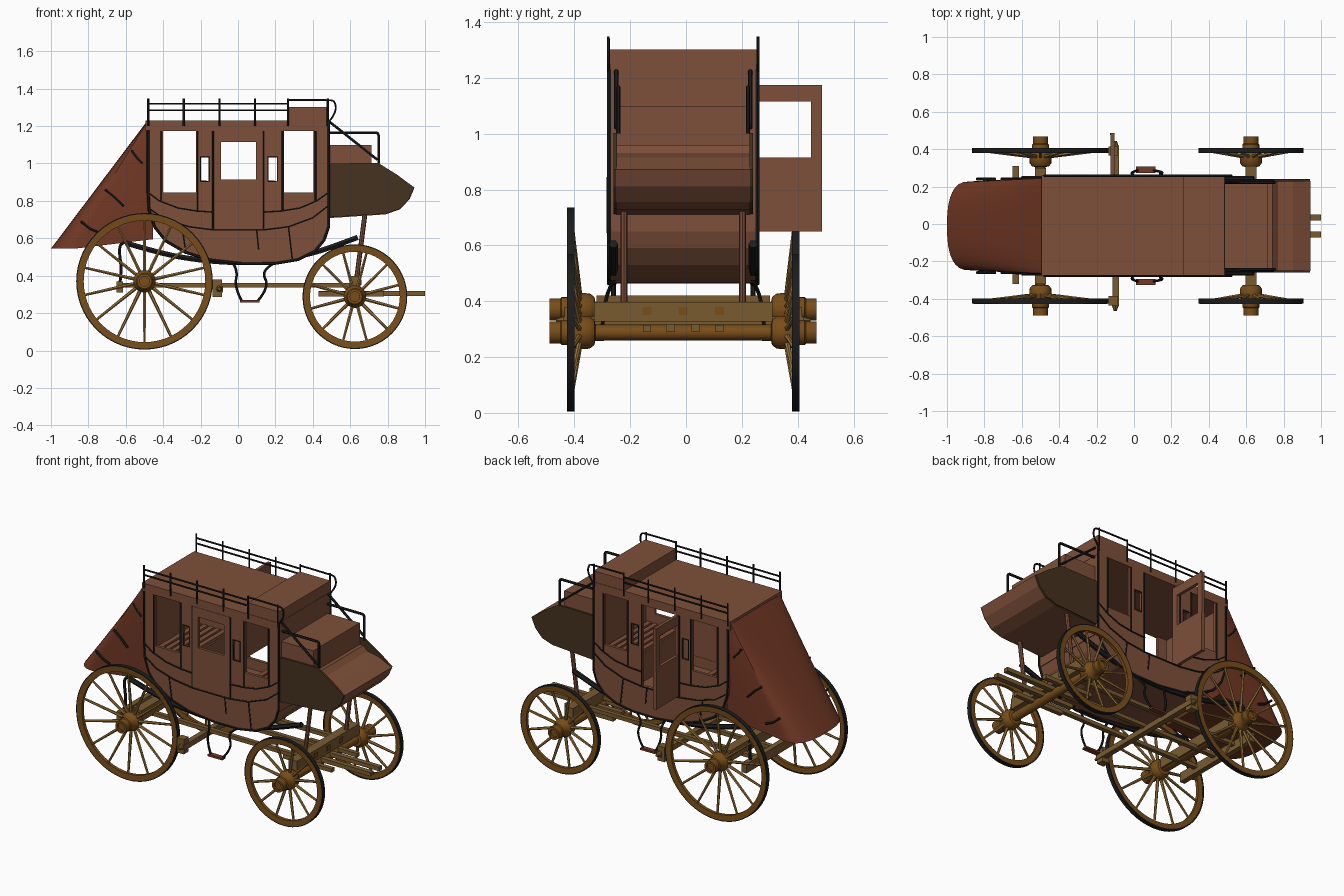
import bpy, bmesh, math
from mathutils import Vector

if "Cube" in bpy.data.objects:
    bpy.data.objects.remove(bpy.data.objects["Cube"])

Y0 = -0.01  # the coach's own centre line (the open door shifts the bounds)

def mat(name, r, g, b):
    m = bpy.data.materials.new(name)
    m.diffuse_color = (r, g, b, 1)
    m.use_nodes = True
    m.node_tree.nodes["Principled BSDF"].inputs["Base Color"].default_value = m.diffuse_color
    return m

WOOD = mat("body_brown", 0.21, 0.08, 0.042)
LEATHER = mat("red_leather", 0.17, 0.04, 0.018)
DARK = mat("dark_panel", 0.06, 0.032, 0.014)
RIM = mat("wheel_brown", 0.19, 0.075, 0.01)
SPOKE = mat("spoke_ochre", 0.33, 0.17, 0.04)
BEAM = mat("beam_ochre", 0.19, 0.105, 0.03)
IRON = mat("black_iron", 0.012, 0.012, 0.012)

def finish(name, bm, m, smooth=False):
    bmesh.ops.recalc_face_normals(bm, faces=bm.faces)
    me = bpy.data.meshes.new(name)
    bm.to_mesh(me)
    bm.free()
    me.materials.append(m)
    ob = bpy.data.objects.new(name, me)
    bpy.context.collection.objects.link(ob)
    ob.location.y = Y0
    if smooth:
        bpy.context.view_layer.objects.active = ob
        ob.select_set(True)
        bpy.ops.object.shade_smooth_by_angle(angle=math.radians(35))
        ob.select_set(False)
    return ob

def boxes(name, specs, m):
    """Each spec is x0, x1, y0, y1, z0, z1."""
    bm = bmesh.new()
    for x0, x1, y0, y1, z0, z1 in specs:
        vs = bmesh.ops.create_cube(bm, size=1)["verts"]
        for v in vs:
            v.co = ((x0 + x1) / 2 + v.co.x * (x1 - x0), (y0 + y1) / 2 + v.co.y * (y1 - y0),
                    (z0 + z1) / 2 + v.co.z * (z1 - z0))
    return finish(name, bm, m)

def plate(name, pts, y0, y1, m):
    """Side outline in x, z pushed across y."""
    bm = bmesh.new()
    f = bm.faces.new([bm.verts.new((x, y0, z)) for x, z in pts])
    new = bmesh.ops.extrude_face_region(bm, geom=[f])["geom"]
    bmesh.ops.translate(bm, vec=(0, y1 - y0, 0), verts=[g for g in new if isinstance(g, bmesh.types.BMVert)])
    return finish(name, bm, m)

def rods(name, segs, m, n=8):
    """Straight tapered rods: start, end, start radius, end radius."""
    bm = bmesh.new()
    for a, b, r1, r2 in segs:
        a, b = Vector(a), Vector(b)
        vs = bmesh.ops.create_cone(bm, cap_ends=True, segments=n, radius1=r1, radius2=r2, depth=(b - a).length)["verts"]
        q = Vector((0, 0, 1)).rotation_difference(b - a)
        for v in vs:
            v.co = q @ v.co + (a + b) / 2
    return finish(name, bm, m, True)

def tube(name, paths, r, m, curved=False):
    cu = bpy.data.curves.new(name, "CURVE")
    cu.dimensions = "3D"
    cu.bevel_depth, cu.bevel_resolution, cu.use_fill_caps, cu.resolution_u = r, 1, True, 5
    for pts in paths:
        s = cu.splines.new("NURBS" if curved else "POLY")
        s.points.add(len(pts) - 1)
        for p, c in zip(s.points, pts):
            p.co = (*c, 1)
        if curved:
            s.use_endpoint_u, s.order_u = True, 3
    tmp = bpy.data.objects.new(name + "_curve", cu)
    bpy.context.collection.objects.link(tmp)
    me = bpy.data.meshes.new_from_object(tmp.evaluated_get(bpy.context.evaluated_depsgraph_get()))
    bpy.data.objects.remove(tmp)
    bm = bmesh.new()
    bm.from_mesh(me)
    return finish(name, bm, m, True)

def lathe(name, prof, cx, cz, s, m, n=40, closed=False):
    """Profile of (radius, y) turned about the axle line."""
    bm = bmesh.new()
    rings = [[bm.verts.new((cx + r * math.cos(2 * math.pi * i / n), s * y, cz + r * math.sin(2 * math.pi * i / n)))
              for i in range(n)] for r, y in prof]
    pairs = list(zip(rings, rings[1:])) + ([(rings[-1], rings[0])] if closed else [])
    for a, b in pairs:
        for i in range(n):
            bm.faces.new((a[i], a[(i + 1) % n], b[(i + 1) % n], b[i]))
    if not closed:
        bm.faces.new(rings[0])
        bm.faces.new(rings[-1])
    return finish(name, bm, m, True)

def both(paths, y):
    """Paths in x, z placed on both sides."""
    return [[(x, s * y, z) for x, z in p] for p in paths for s in (-1, 1)]

# Wheels: tyre, rim, dished spokes, turned hub
for tag, cx, cz, R, n in (("rear", -0.5, 0.37, 0.365, 14), ("front", 0.625, 0.288, 0.28, 12)):
    for s, side in ((-1, "right"), (1, "left")):
        nm = f"{tag}_{side}_"
        lathe(nm + "tyre", [(R, .389), (R, .416), (R - .008, .416), (R - .008, .389)], cx, cz, s, IRON, 56, True)
        lathe(nm + "rim", [(R - .006, .391), (R - .006, .4165), (R - .04, .414), (R - .04, .393)], cx, cz, s, RIM, 56, True)
        seg = []
        for i in range(n):
            a = 2 * math.pi * (i + .5) / n
            d = lambda r, y: (cx + r * math.cos(a), s * y, cz + r * math.sin(a))
            seg.append((d(.04, .37), d(R - .035, .402), .010, .007))
        rods(nm + "spokes", seg, SPOKE, 6)
        lathe(nm + "hub", [(.03, .315), (.045, .318), (.058, .335), (.06, .38), (.052, .395), (.045, .405),
                           (.045, .435), (.04, .44), (.04, .478), (.026, .478), (.026, .465)], cx, cz, s, RIM, 20)
    rods(tag + "_axle", [((cx, -.33, cz), (cx, .33, cz), .028, .028)], RIM, 12)
    boxes(tag + "_axle_bed", [(cx - .03, cx + .03, -.32, .32, cz + .04, cz + .11)] if tag == "front"
          else [(cx - .03, cx + .03, -.31, .31, cz - .02, cz + .05)], BEAM)

# Undercarriage
boxes("reach_poles", [(-.64, .63, y - .014, y + .014, .338, .362) for y in (-.17, 0, .17)], BEAM)
boxes("rear_crossbar", [(-.65, -.615, -.31, .32, .31, .37)], BEAM)
boxes("front_hounds", [(.43, .78, y - .014, y + .014, .29, .315) for y in (-.13, .13)], BEAM)
boxes("tongue_stubs", [(.43, 1.0, y - .016, y + .016, .292, .318) for y in (-.045, .045)], BEAM)
boxes("bolster_bolts", [(.65, .66, y - .016, y + .016, .35, .38) for y in (-.13, 0, .13)], RIM)
boxes("brake_beam", [(-.115, -.08, -.43, .43, .31, .345)], BEAM)
boxes("brake_shoes", [(-.135, -.085, s * .4 - .025, s * .4 + .025, .285, .38) for s in (-1, 1)], BEAM)
rods("brake_pins", [((-.1, s * .42, .33), (-.1, s * .455, .33), .02, .008) for s in (-1, 1)], BEAM)
rods("boot_posts", [((.635, s * .212, .39), (.68, s * .212, .74), .013, .013) for s in (-1, 1)], WOOD)

# Leather suspension braces, their rear stands, side steps
tube("suspension_straps", both([[(-.6, .575), (-.4, .515), (-.2, .482), (0, .468), (.2, .476), (.4, .52),
                                 (.52, .56), (.64, .605)]], .25), .016, IRON, True)
tube("strap_stands", both([[(-.57, .56), (-.6, .585), (-.64, .56), (-.62, .42), (-.635, .34)]], .25), .009, IRON, True)
tube("step_hangers", [[(x0, s * .25, .47), (x1, s * .275, .43), (x2, s * .285, .34), (x3, s * .297, .265)]
                      for s in (-1, 1) for x0, x1, x2, x3 in ((-.03, .0, -.02, .02), (.2, .12, .17, .105))], .007, IRON, True)
boxes("step_plates", [(.01, .115, s * .3 - .017, s * .3 + .017, .258, .27) for s in (-1, 1)], LEATHER)

# Body sides with window and door openings
BELLY = [(-.48, .845), (-.475, .75), (-.445, .66), (-.385, .585), (-.28, .525), (-.15, .485), (.03, .464),
         (.2, .466), (.32, .486), (.41, .53), (.46, .59), (.484, .66)]
SIDE = BELLY + [(.485, .845), (.135, .845), (.135, .65), (-.13, .65), (-.13, .845)]
for s, side in ((-1, "right"), (1, "left")):
    y0, y1 = sorted((s * .25, s * .268))
    plate(side + "_lower_panel", SIDE, y0, y1, WOOD)
    cols = [(-.48, -.4), (.405, .485), (-.225, -.2), (-.155, -.13), (.135, .16), (.21, .245)]
    spec = [(a, b, y0, y1, .84, 1.18) for a, b in cols]
    spec += [(a, b, y0, y1, z0, z1) for a, b in ((-.2, -.155), (.16, .21)) for z0, z1 in ((.84, .905), (1.035, 1.18))]
    boxes(side + "_window_pillars", spec, WOOD)

# Doors: (along, z) frame pieces; right one shut, left one swung open
DOOR = [(0, .265, .65, .915), (0, .265, 1.115, 1.175), (0, .04, .915, 1.115), (.225, .265, .915, 1.115)]
boxes("right_door", [(-.13 + a, -.13 + b, -.27, -.252, z0, z1) for a, b, z0, z1 in DOOR], WOOD)
boxes("left_open_door", [(-.125, -.105, .232 + a, .232 + b, z0, z1) for a, b, z0, z1 in DOOR], WOOD)
boxes("door_edge_strip", [(-.128, -.103, .487, .497, .65, .9)], WOOD)

# Belly shell, end walls, roof, interior
inner = [(x * .97, z + .014) for x, z in reversed(BELLY)]
plate("belly_shell", BELLY + inner, -.258, .258, WOOD)
boxes("end_walls", [(-.48, -.465, -.255, .255, .8, 1.2), (.468, .485, -.255, .255, .65, 1.2)], WOOD)
boxes("roof", [(-.495, .487, -.268, .268, 1.175, 1.23)], WOOD)
boxes("roof_seat", [(.265, .485, -.265, .265, 1.225, 1.302)], WOOD)
boxes("cabin_floor", [(-.36, .4, -.25, .25, .57, .585)], WOOD)
boxes("bench_slats", [(x + .045 * i, x + .045 * i + .03, -.25, .25, .765, .785)
                      for x in (-.46, .25) for i in range(5)], WOOD)
boxes("bench_fronts", [(-.255, -.24, -.25, .25, .57, .765), (.24, .255, -.25, .25, .57, .765)], WOOD)

# Black trim: body outline, belt lines, seams
tube("body_outline_trim", both([[(-.48, 1.18)] + BELLY + [(.485, 1.23)]], .266), .008, IRON)
tube("belt_trim", both([
    [(-.48, .845), (-.42, .8), (-.32, .762), (-.22, .746), (-.13, .74)],
    [(.135, .74), (.23, .746), (.33, .762), (.42, .8), (.483, .845)],
    [(-.475, .76), (-.39, .7), (-.26, .662), (-.13, .645), (.135, .645), (.27, .662), (.4, .71), (.483, .775)]], .269),
    .005, IRON)
tube("seam_trim", both([[(x, z0), (x, 1.175)] for x, z0 in
     ((-.133, .65), (.138, .65), (-.215, .75), (.237, .75), (.415, .8), (-.41, .8))]
     + [[(.27, .66), (.29, .49)], [(.1, .645), (.11, .54)], [(-.3, .67), (-.28, .53)]], .268), .005, IRON)
tube("small_window_trim", both([[(a, .905), (b, .905), (b, 1.035), (a, 1.035), (a, .905)]
     for a, b in ((-.2, -.155), (.16, .21))], .268), .004, IRON)

# Roof rails
tube("roof_rails", both([[(-.48, 1.32), (.265, 1.32)], [(-.48, 1.285), (.265, 1.285)]], .268), .0055, IRON)
tube("roof_rail_posts", both([[(x, 1.2), (x, 1.348)] for x in (-.48, -.29, -.1, .09, .267, .48)], .268), .0055, IRON)
tube("roof_seat_rails", both([[(.265, 1.34), (.48, 1.34), (.52, 1.335), (.525, 1.27), (.487, 1.225)]], .268), .0055, IRON, True)

# Driver's box: side panels, floor with curved toe, bench, hoops, braces
TOE = [(.485, 1.0), (.75, 1.003), (.855, .937), (.942, .872), (.915, .81), (.865, .757), (.79, .732), (.485, .712)]
for s, side in ((-1, "right"), (1, "left")):
    plate(side + "_driver_side_panel", TOE, s * .238, s * .25, DARK)
CORE = [(.485, .96), (.74, .96), (.77, .93), (.85, .915), (.944, .872), (.918, .81), (.867, .755), (.79, .728), (.485, .708)]
plate("driver_floor", CORE, -.24, .24, WOOD)
boxes("driver_bench", [(.485, .715, -.238, .238, .95, 1.1)], WOOD)
tube("bench_hoops", both([[(.487, 1.165), (.72, 1.165), (.752, 1.165), (.752, 1.12), (.752, 1.0)]], .232), .008, IRON, True)
tube("bench_braces", both([[(.487, 1.225), (.745, 1.02)]], .24), .008, IRON)

# Rear luggage boot: rounded leather cover lofted down and backwards
bm = bmesh.new()
rows, K = [], 16
for i in range(9):
    t = i / 8
    xo, xc, w = -.495 - .505 * t, -.485 - .385 * t, .258 - .02 * t
    row = [(-.455, -w)] + [(xc + (xo - xc) * math.cos(a) ** .7 if abs(a) < 1.57 else xc, w * math.copysign(abs(math.sin(a)) ** .8, a))
                          for a in (-math.pi / 2 + math.pi * k / K for k in range(K + 1))] + [(-.455, w)]
    rows.append([bm.verts.new((x, y, 1.215 - .67 * t + (.05 * t if x == -.455 else 0))) for x, y in row])
for a, b in zip(rows, rows[1:]):
    for k in range(len(a) - 1):
        bm.faces.new((a[k], a[k + 1], b[k + 1], b[k]))
bm.faces.new(rows[0])
bm.faces.new(rows[-1])
finish("rear_boot_cover", bm, LEATHER, True)
tube("boot_straps", both([[(-.71, .86), (-.66, .82), (-.61, .77)], [(-.57, 1.07), (-.54, 1.03), (-.51, 1.0)],
                          [(-.84, .69), (-.79, .65), (-.74, .63)]], .25), .008, IRON)
